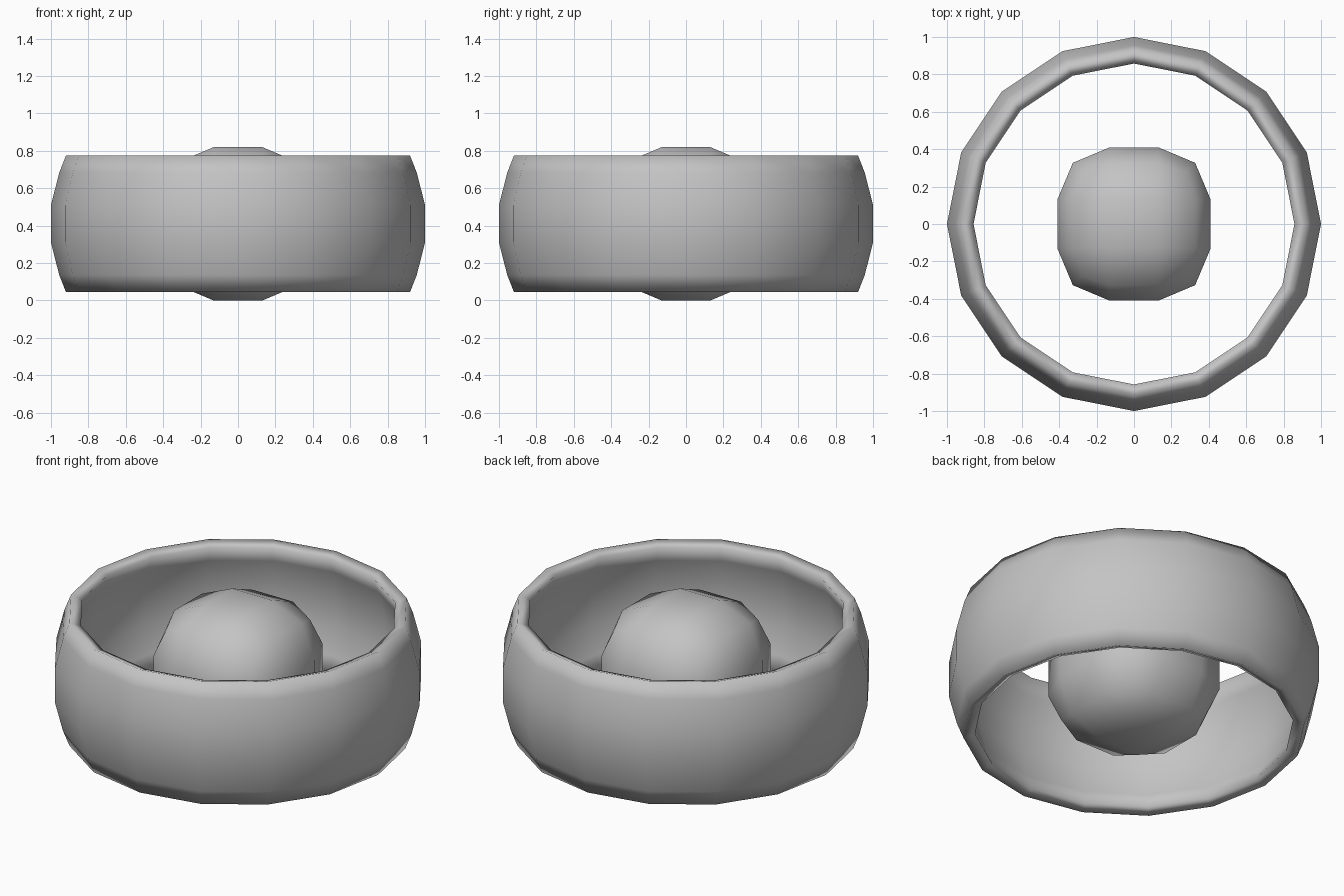
import bpy, bmesh, math

if "Cube" in bpy.data.objects:
    bpy.data.objects.remove(bpy.data.objects["Cube"])

MID_Z = 0.41
SEGMENTS = 16

grey = bpy.data.materials.new("plain_grey")
grey.diffuse_color = (0.55, 0.55, 0.55, 1)
grey.use_nodes = True
grey.node_tree.nodes["Principled BSDF"].inputs["Base Color"].default_value = grey.diffuse_color


def finish(name, bm):
    bmesh.ops.recalc_face_normals(bm, faces=bm.faces)
    for f in bm.faces:
        f.smooth = True
    mesh = bpy.data.meshes.new(name)
    bm.to_mesh(mesh)
    bm.free()
    mesh.materials.append(grey)
    obj = bpy.data.objects.new(name, mesh)
    obj.location.z = MID_Z
    bpy.context.collection.objects.link(obj)
    return obj


# Outer ring: bulging band with a lip that dips inward, spun around z
outer = [(0.92, 0.365), (0.956, 0.273), (1.0, 0.1)]
inner = [(0.937, 0.09), (0.895, 0.25), (0.858, 0.343)]
upper = inner + outer                       # inner middle -> lip -> outer middle
profile = upper + [(r, -z) for r, z in reversed(upper)]

bm = bmesh.new()
rings = []
for i in range(SEGMENTS):
    a = 2 * math.pi * i / SEGMENTS
    rings.append([bm.verts.new((r * math.cos(a), r * math.sin(a), z)) for r, z in profile])
n = len(profile)
for i in range(SEGMENTS):
    p, q = rings[i], rings[(i + 1) % SEGMENTS]
    for j in range(n):
        k = (j + 1) % n
        bm.faces.new((p[j], q[j], q[k], p[k]))
finish("outer_ring", bm)

# Centre ball: cube cut in three each way, then rounded
bm = bmesh.new()
bmesh.ops.create_cube(bm, size=2)
bmesh.ops.subdivide_edges(bm, edges=bm.edges[:], cuts=2, use_grid_fill=True)
REACH = {1: 0.41, 2: 0.327, 3: 0.278}       # face, edge and corner points
for v in bm.verts:
    extremes = sum(abs(c) > 0.9 for c in v.co)
    for axis in range(3):
        c = v.co[axis]
        v.co[axis] = math.copysign(REACH[extremes] if abs(c) > 0.9 else 0.13, c)
finish("centre_ball", bm)
